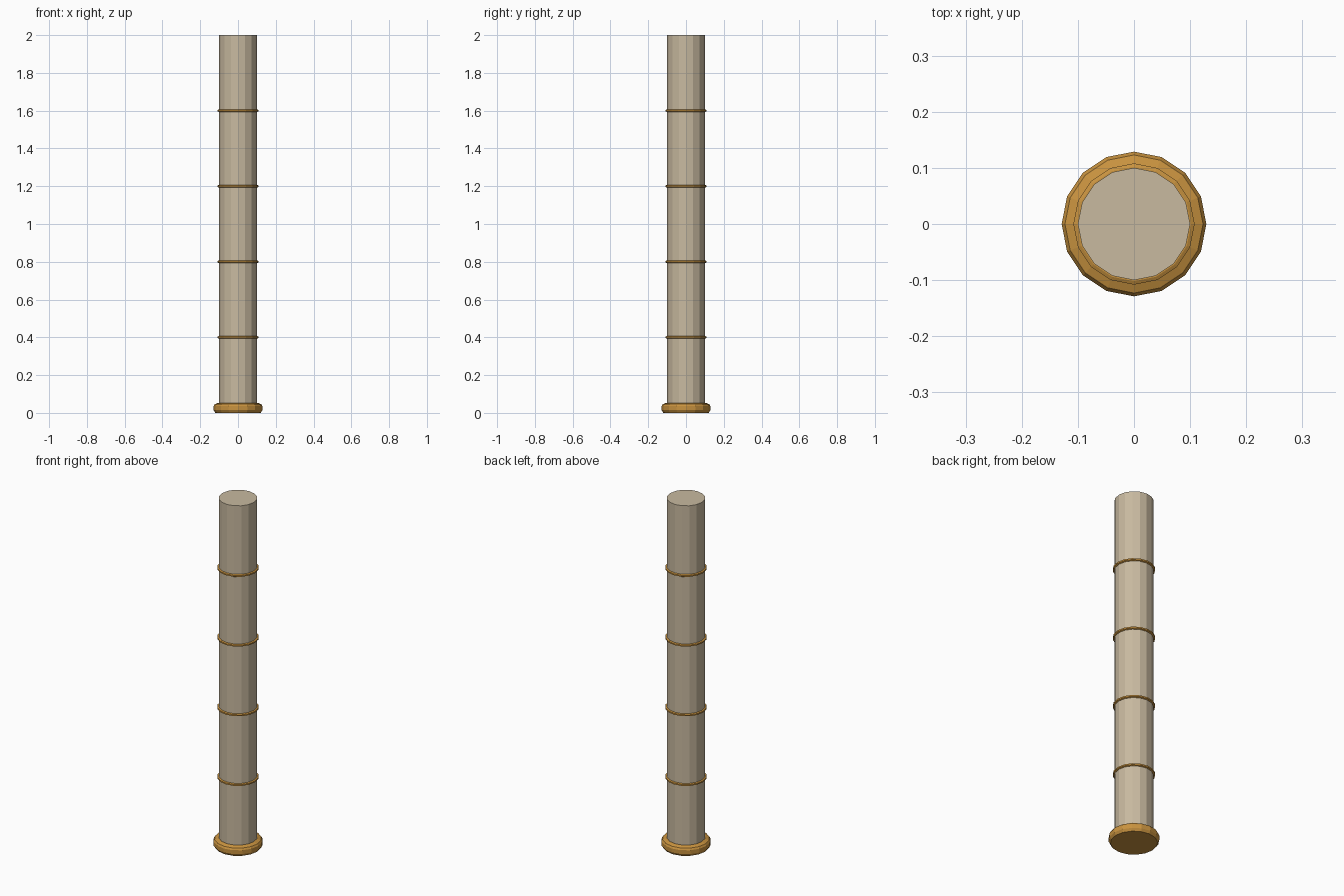
import bpy, bmesh, math

if "Cube" in bpy.data.objects:
    bpy.data.objects.remove(bpy.data.objects["Cube"])

SIDES = 16


def material(name, rgb):
    m = bpy.data.materials.new(name)
    m.diffuse_color = (*rgb, 1)
    m.use_nodes = True
    m.node_tree.nodes["Principled BSDF"].inputs["Base Color"].default_value = m.diffuse_color
    return m


pole_mat = material("pale beige", (0.58, 0.49, 0.35))
gold_mat = material("dark gold", (0.58, 0.29, 0.05))


def lathe(name, profile, mat, closed=False):
    """Turn a (radius, z) profile around z; cap the ends or close the loop."""
    bm = bmesh.new()
    rings = []
    for r, z in profile:
        rings.append([bm.verts.new((r * math.cos(2 * math.pi * i / SIDES),
                                    r * math.sin(2 * math.pi * i / SIDES), z))
                      for i in range(SIDES)])
    pairs = list(zip(rings, rings[1:]))
    if closed:
        pairs.append((rings[-1], rings[0]))
    for a, b in pairs:
        for i in range(SIDES):
            j = (i + 1) % SIDES
            bm.faces.new((a[i], a[j], b[j], b[i]))
    if not closed:
        bm.faces.new(rings[0][::-1])
        bm.faces.new(rings[-1])
    bmesh.ops.recalc_face_normals(bm, faces=bm.faces)
    me = bpy.data.meshes.new(name)
    bm.to_mesh(me)
    bm.free()
    me.materials.append(mat)
    ob = bpy.data.objects.new(name, me)
    bpy.context.collection.objects.link(ob)
    return ob


# straight pole
lathe("pole", [(0.10, 0.02), (0.10, 2.0)], pole_mat)

# rounded foot
lathe("base", [(0.12, 0.0), (0.129, 0.014), (0.129, 0.036),
               (0.123, 0.046), (0.105, 0.053), (0.099, 0.053)], gold_mat)

# thin bands along the pole
for k in range(1, 5):
    z = 0.4 * k
    lathe(f"band_{k}", [(0.098, z - 0.007), (0.102, z - 0.007), (0.108, z - 0.004),
                        (0.108, z + 0.004), (0.102, z + 0.007), (0.098, z + 0.007)],
          gold_mat, closed=True)
